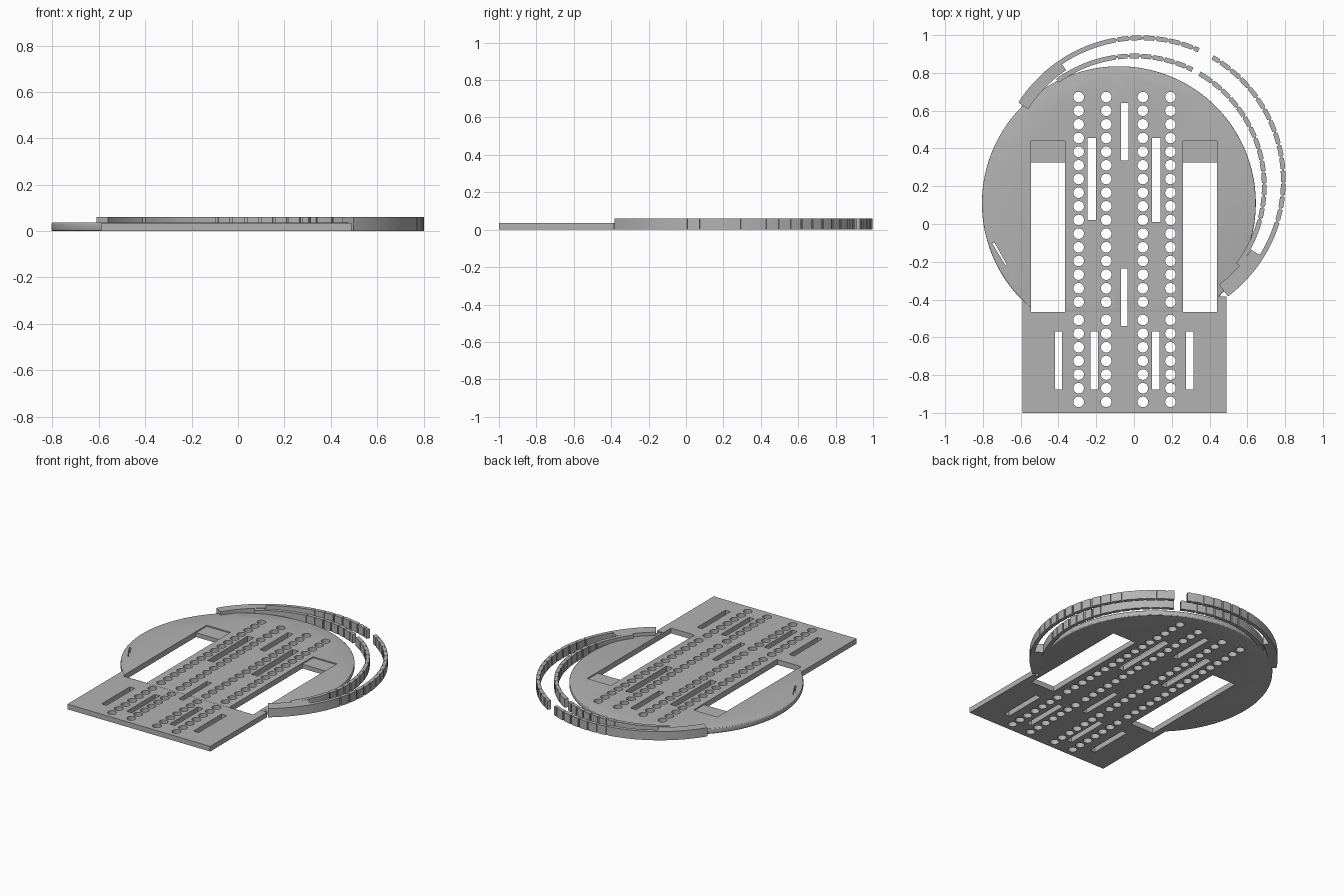
import bpy
import bmesh
from math import radians, cos, sin, pi

cube = bpy.data.objects.get("Cube")
if cube:
    bpy.data.objects.remove(cube, do_unlink=True)

grey = bpy.data.materials.new("plain_grey")
GREY = (0.45, 0.45, 0.45, 1)
grey.use_nodes = True
grey.diffuse_color = GREY
grey.node_tree.nodes["Principled BSDF"].inputs["Base Color"].default_value = GREY

DECK, TALL = 0.037, 0.06


def prism(bm, outline, z0, z1):
    """Extrude a counter-clockwise outline between two heights."""
    low = [bm.verts.new((x, y, z0)) for x, y in outline]
    high = [bm.verts.new((x, y, z1)) for x, y in outline]
    bm.faces.new(low[::-1])
    bm.faces.new(high)
    n = len(low)
    for i in range(n):
        j = (i + 1) % n
        bm.faces.new((low[i], low[j], high[j], high[i]))


def solid(name, prisms):
    bm = bmesh.new()
    for outline, z0, z1 in prisms:
        prism(bm, outline, z0, z1)
    mesh = bpy.data.meshes.new(name)
    bm.to_mesh(mesh)
    bm.free()
    mesh.materials.append(grey)
    ob = bpy.data.objects.new(name, mesh)
    bpy.context.collection.objects.link(ob)
    return ob


def activate(ob):
    bpy.ops.object.select_all(action='DESELECT')
    ob.select_set(True)
    bpy.context.view_layer.objects.active = ob


def boolean(ob, other, operation):
    mod = ob.modifiers.new(operation, 'BOOLEAN')
    mod.operation, mod.object, mod.solver = operation, other, 'EXACT'
    activate(ob)
    bpy.ops.object.modifier_apply(modifier=mod.name)
    bpy.data.objects.remove(other, do_unlink=True)


def rect(x0, x1, y0, y1):
    return [(x0, y0), (x1, y0), (x1, y1), (x0, y1)]


def polar(centre, r, a):
    return (centre[0] + r * cos(radians(a)), centre[1] + r * sin(radians(a)))


def band(centre, r0, r1, a0, a1, teeth=None):
    """Outline of an arc; notches pinch both sides inside the teeth range."""
    steps = int((a1 - a0) / 1.5) + 1
    marks = [(a0 + (a1 - a0) * i / steps, 0) for i in range(steps + 1)]
    if teeth:
        a = teeth[0]
        while a < teeth[1]:
            if a0 + 1 < a < a1 - 2:
                b = a + 0.9
                marks = [m for m in marks if not a - 0.05 < m[0] < b + 0.05]
                marks += [(a, 0), (a + 0.01, 0.007), (b - 0.01, 0.007), (b, 0)]
            a += 5.2
        marks.sort()
    outer = [polar(centre, r1 - d, a) for a, d in marks]
    inner = [polar(centre, r0 + d, a) for a, d in marks]
    return outer + inner[::-1]


# Round deck, cut straight where the front plate begins
disc = [polar((-0.08, 0.11), 0.725, -53 + 286 * i / 110) for i in range(111)]
deck = solid("base_plate", [(disc, 0, DECK)])
bevel = deck.modifiers.new("rounded_rim", 'BEVEL')
bevel.width, bevel.segments = 0.008, 3
bevel.limit_method, bevel.angle_limit = 'ANGLE', radians(50)
activate(deck)
bpy.ops.object.modifier_apply(modifier=bevel.name)

# Rectangular front plate
boolean(deck, solid("front_plate", [(rect(-0.59, 0.49, -1, -0.385), 0, 0.035)]), 'UNION')

# Wheel windows, slots and the hole grid
openings = [rect(-0.545, -0.365, -0.465, 0.325), rect(0.26, 0.44, -0.465, 0.325),
            rect(-0.245, -0.2, 0.02, 0.455), rect(0.095, 0.14, 0.01, 0.455),
            rect(-0.07, -0.03, 0.335, 0.64), rect(-0.07, -0.035, -0.54, -0.235)]
for x in (-0.4, -0.21, 0.115, 0.295):
    openings.append(rect(x - 0.019, x + 0.019, -0.875, -0.57))
rows = [0.672 - 0.0723 * i for i in range(16)] + [-0.508 - 0.0723 * i for i in range(7)]
for x in (-0.293, -0.147, 0.047, 0.193):
    for y in rows:
        openings.append([(x + 0.028 * cos(pi * k / 12), y + 0.028 * sin(pi * k / 12))
                         for k in range(24)])
# Thin slit near the rim
openings.append([(-0.752, -0.1), (-0.68, -0.22), (-0.673, -0.215), (-0.738, -0.1)])
boolean(deck, solid("openings", [(o, -0.1, 0.1) for o in openings]), 'DIFFERENCE')

# Shallow recesses behind the wheel windows
recess = [rect(-0.545, -0.365, 0.3, 0.44), rect(0.26, 0.44, 0.3, 0.44)]
boolean(deck, solid("recesses", [(r, 0.029, 0.1) for r in recess]), 'DIFFERENCE')

# Two notched bumper rings, each split by a gap
OUTER, INNER = (0.035, 0.23), (0.0, 0.2)
outer_ring = solid("outer_bumper", [
    (band(OUTER, 0.743, 0.768, -53, 59.7, (-17, 59)), 0, TALL),
    (band(OUTER, 0.743, 0.768, 66, 147, (68, 101)), 0, TALL)])
inner_ring = solid("inner_bumper", [
    (band(INNER, 0.677, 0.702, -37, 59.8, (-15, 59)), 0, TALL),
    (band(INNER, 0.677, 0.702, 63.4, 126, (66, 101)), 0, TALL)])

# Solid blocks that tie the rings to the deck
left_mount = solid("right_bumper_mount", [(band(OUTER, 0.705, 0.766, 124, 147.5), 0, TALL)])
right_mount = solid("left_bumper_mount", [(band(OUTER, 0.69, 0.766, -53, -32), 0, TALL)])

for ob in (deck, outer_ring, inner_ring, left_mount, right_mount):
    activate(ob)
    bpy.ops.object.shade_smooth_by_angle(angle=radians(25))
